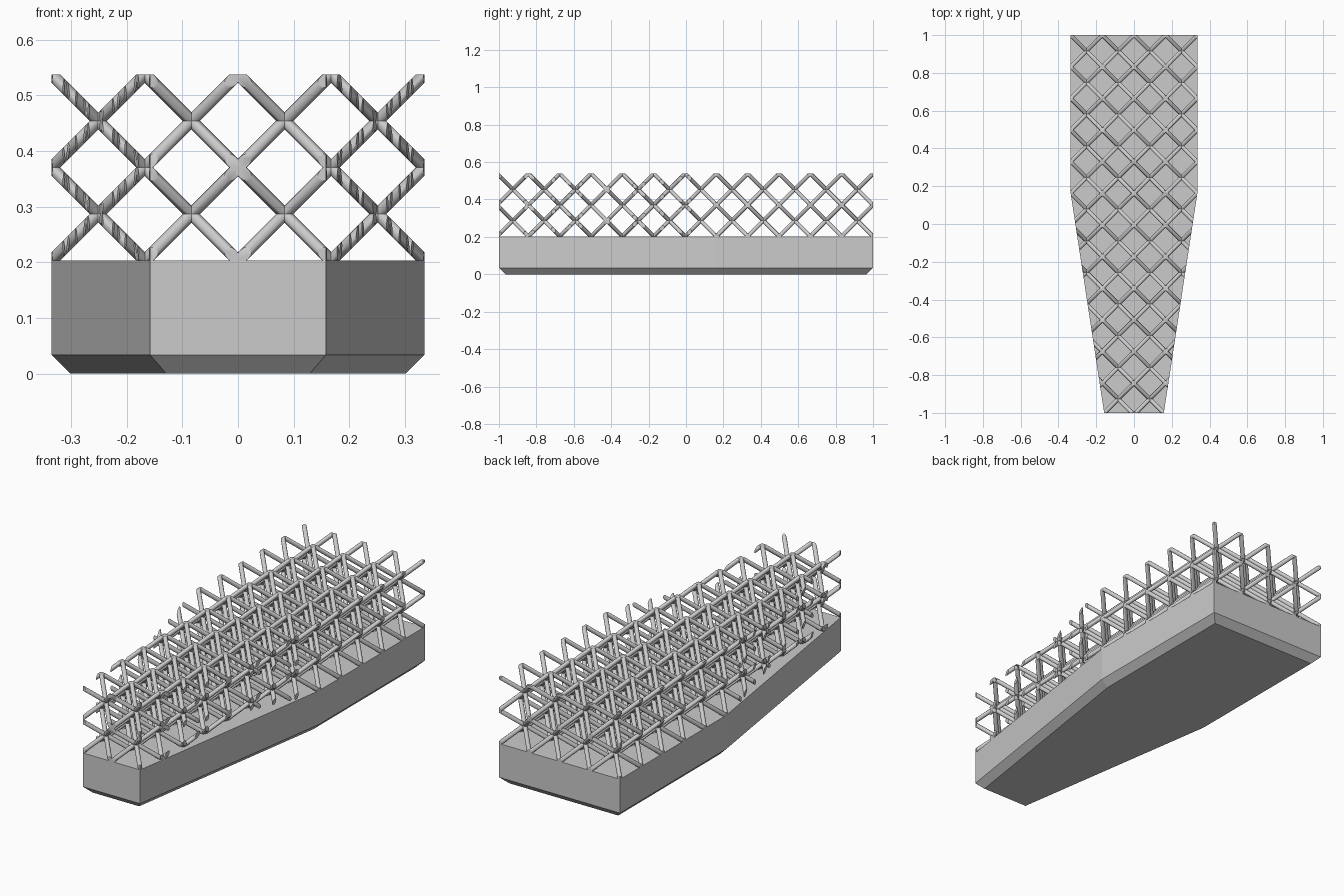
import bpy
import bmesh
from mathutils import Matrix, Vector

cube = bpy.data.objects.get("Cube")
if cube:
    bpy.data.objects.remove(cube, do_unlink=True)

grey = bpy.data.materials.new("light grey")
grey.use_nodes = True
colour = (0.6, 0.6, 0.6, 1)
grey.diffuse_color = colour
grey.node_tree.nodes["Principled BSDF"].inputs["Base Color"].default_value = colour

# Plan outline, counter-clockwise: wide rear, tapering to the front
OUTLINE = [(-0.158, -1), (0.158, -1), (0.335, 0.16),
           (0.335, 1), (-0.335, 1), (-0.335, 0.16)]
DECK, CHAMFER = 0.203, 0.034
CELL, RADIUS = 0.1675, 0.0108
COUNT = (4, 12, 2)
ORIGIN = Vector((-0.335, 1 - 12 * CELL, DECK))
TOP = DECK + 2 * CELL


def sides():
    """Point and outward normal of every side of the outline."""
    for i, a in enumerate(OUTLINE):
        a, b = Vector((*a, 0)), Vector((*OUTLINE[(i + 1) % len(OUTLINE)], 0))
        d = (b - a).normalized()
        yield a, Vector((d.y, -d.x, 0))


def clip(bm, point, normal):
    """Cut away everything beyond a plane and cap the open ends."""
    geom = bm.verts[:] + bm.edges[:] + bm.faces[:]
    cut = bmesh.ops.bisect_plane(bm, geom=geom, dist=1e-6, plane_co=point,
                                 plane_no=normal, clear_outer=True)
    edges = [e for e in cut["geom_cut"]
             if isinstance(e, bmesh.types.BMEdge) and e.is_boundary]
    if edges:
        bmesh.ops.holes_fill(bm, edges=edges, sides=0)


def finish(bm, name):
    bmesh.ops.recalc_face_normals(bm, faces=bm.faces[:])
    mesh = bpy.data.meshes.new(name)
    bm.to_mesh(mesh)
    bm.free()
    mesh.materials.append(grey)
    obj = bpy.data.objects.new(name, mesh)
    bpy.context.collection.objects.link(obj)
    return obj


# Solid base with a chamfered underside
bm = bmesh.new()
bottom = bm.faces.new([bm.verts.new((x, y, 0)) for x, y in OUTLINE])
walls = bmesh.ops.extrude_face_region(bm, geom=[bottom])
raised = [v for v in walls["geom"] if isinstance(v, bmesh.types.BMVert)]
bmesh.ops.translate(bm, verts=raised, vec=(0, 0, DECK))
rim = [e for e in bm.edges if all(v.co.z < 0.01 for v in e.verts)]
bmesh.ops.bevel(bm, geom=rim, offset=CHAMFER, segments=1, affect='EDGES')
finish(bm, "base")

# Lattice: four body diagonals in every cell
bm = bmesh.new()
for i in range(COUNT[0]):
    for j in range(COUNT[1]):
        for k in range(COUNT[2]):
            cell = (i, j, k)
            centre = ORIGIN + Vector((i + 0.5, j + 0.5, k + 0.5)) * CELL
            for sx, sy in ((1, 1), (1, -1), (-1, 1), (-1, -1)):
                step = Vector((sx, sy, 1))
                ends = []
                for s in (-1, 1):
                    # Overrun at the grid limits so the clip leaves flat ends
                    inside = all(0 <= c + s * d < n
                                 for c, d, n in zip(cell, step, COUNT))
                    reach = CELL / 2 + (0 if inside else 0.02)
                    ends.append(centre + step * s * reach)
                a, b = ends
                matrix = (Matrix.Translation((a + b) / 2)
                          @ step.to_track_quat('Z', 'Y').to_matrix().to_4x4())
                bmesh.ops.create_cone(bm, cap_ends=True, segments=12,
                                      radius1=RADIUS, radius2=RADIUS,
                                      depth=(b - a).length, matrix=matrix)

# Trim the lattice to the base outline and its height
for point, normal in sides():
    clip(bm, point, normal)
clip(bm, Vector((0, 0, DECK)), Vector((0, 0, -1)))
clip(bm, Vector((0, 0, TOP)), Vector((0, 0, 1)))
lattice = finish(bm, "lattice")

bpy.ops.object.select_all(action='DESELECT')
lattice.select_set(True)
bpy.context.view_layer.objects.active = lattice
bpy.ops.object.shade_smooth_by_angle(angle=0.7)
